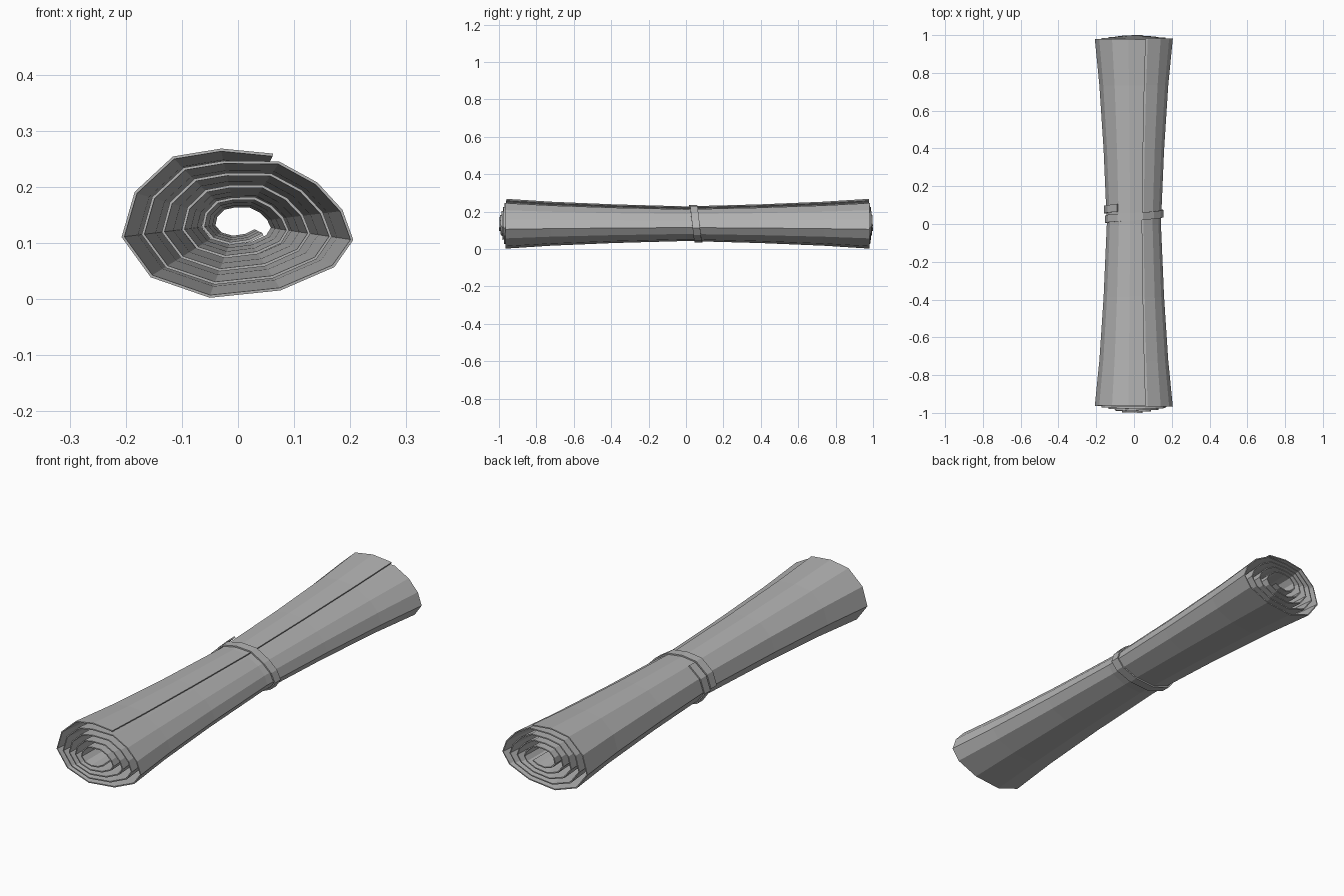
import bpy
from mathutils import Vector

cube = bpy.data.objects.get("Cube")
if cube:
    bpy.data.objects.remove(cube)

CENTRE_Z = 0.136
TURN = 12            # facets in one turn of the roll
TURNS = 4.7
SHRINK = 0.165       # size lost per turn
WAIST = 0.69         # size of the roll where it is tied

# Outer turn of the roll as (x, z) about its axis, from the loose edge
# over the top, down the -x side, underneath and up the +x side
OUTLINE = [Vector(p) for p in (
    (0.062, 0.121), (-0.03, 0.130), (-0.115, 0.116), (-0.182, 0.054),
    (-0.205, -0.025), (-0.154, -0.095), (-0.05, -0.131), (0.075, -0.118),
    (0.17, -0.077), (0.203, -0.03), (0.184, 0.022), (0.14, 0.07))]


def flat_material(name, value):
    mat = bpy.data.materials.new(name)
    mat.use_nodes = True
    colour = (value, value, value, 1)
    mat.diffuse_color = colour
    mat.node_tree.nodes["Principled BSDF"].inputs["Base Color"].default_value = colour
    return mat


def sheet(name, rows, thickness, mat):
    """Thin flat-shaded sheet through rows of points."""
    n = len(rows[0])
    verts = [p for row in rows for p in row]
    faces = [(i * n + j, i * n + j + 1, (i + 1) * n + j + 1, (i + 1) * n + j)
             for i in range(len(rows) - 1) for j in range(n - 1)]
    mesh = bpy.data.meshes.new(name)
    mesh.from_pydata(verts, [], faces)
    mesh.materials.append(mat)
    obj = bpy.data.objects.new(name, mesh)
    bpy.context.collection.objects.link(obj)
    mod = obj.modifiers.new("thickness", 'SOLIDIFY')
    mod.thickness = thickness
    mod.offset = 0
    return obj


def size_at(k):
    return 1 - SHRINK * k / TURN


def spiral_point(k):
    """Point k of the rolled cross-section, winding inwards."""
    j = k % TURN
    p = OUTLINE[j] * size_at(k) / size_at(j)
    if j == 0 and k:                     # later turns bulge past the loose edge
        p = Vector((p.x * 1.4, p.y * 1.06))
    return p


def pinch(t):
    """Cross-section size along the roll, t from -1 to 1."""
    a = abs(t)
    return WAIST + (1 - WAIST) * (0.6 * a + 0.4 * a ** 3)


paper = flat_material("grey paper", 0.45)

# Rolled sheet: inner turns stick out a little at both ends
stations = (-1, -0.75, -0.4, 0, 0.4, 0.75, 1)
rows = []
count = int(TURN * TURNS)
for k in range(count + 1):
    p = spiral_point(k)
    inner = k / count
    front, back = 0.96 + 0.04 * inner, 0.978 + 0.022 * inner
    rows.append([(p.x * pinch(t), t * (front if t < 0 else back),
                  CENTRE_Z + p.y * pinch(t)) for t in stations])
sheet("rolled_sheet", rows, 0.005, paper)

# Tie band: a strip wound once round the waist, its ends overlapping
rows = []
steps = TURN + 2
for i in range(steps + 1):
    p = OUTLINE[(4 - i) % TURN] * (WAIST + 0.025) * (1.03 + 0.04 * i / steps)
    y = 0.025 + 0.06 * i / steps
    rows.append([(p.x, y + w, CENTRE_Z + p.y) for w in (-0.02, 0.02)])
sheet("tie_band", rows, 0.006, paper)
